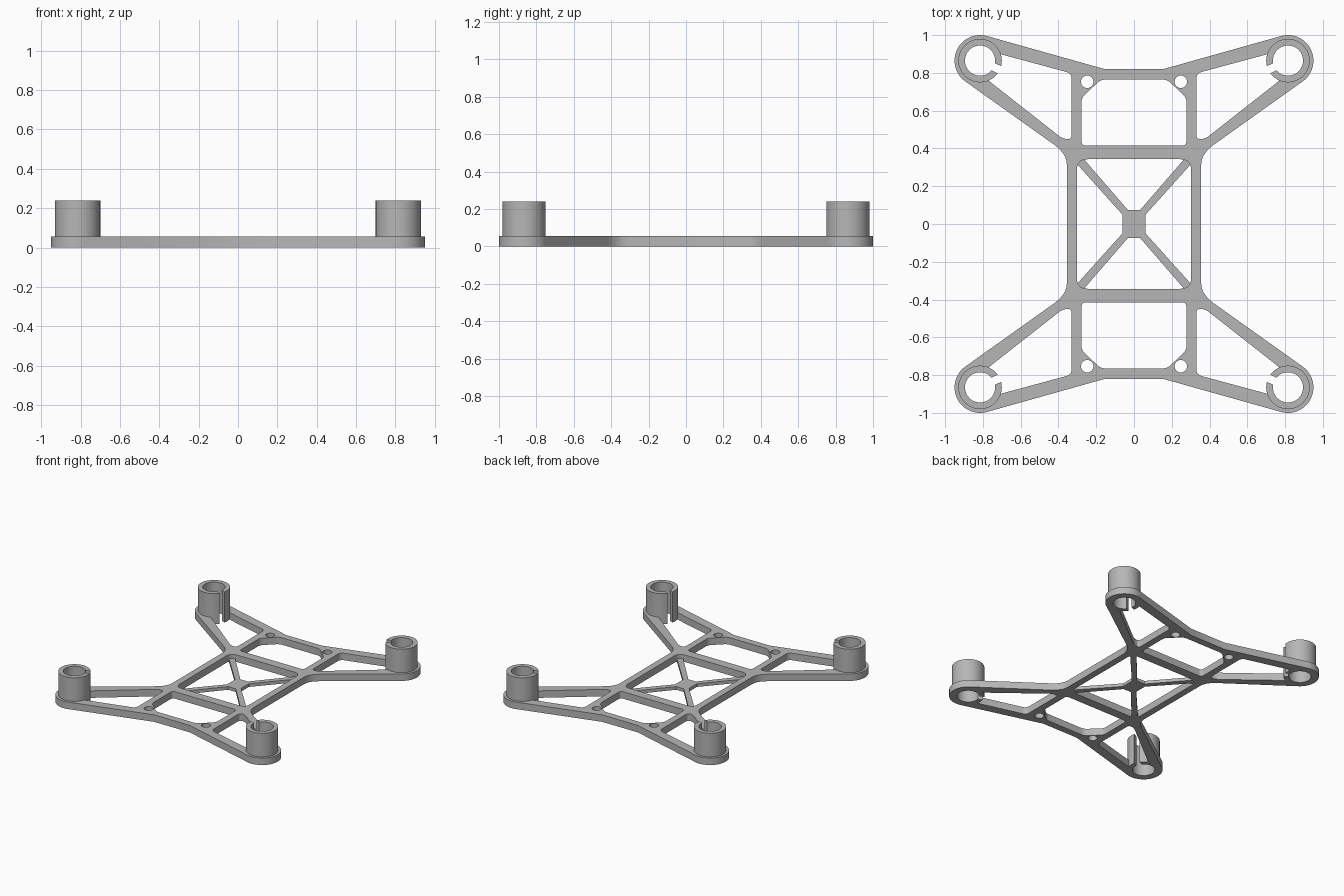
import bpy, bmesh
from math import cos, sin, radians
from mathutils import Vector

old = bpy.data.objects.get("Cube")
if old:
    bpy.data.objects.remove(old, do_unlink=True)

grey = bpy.data.materials.new("matte_grey")
grey.use_nodes = True
grey.diffuse_color = (0.47, 0.47, 0.47, 1)
grey.node_tree.nodes["Principled BSDF"].inputs["Base Color"].default_value = grey.diffuse_color

PLATE_TOP, TUBE_TOP, BRACE_TOP = 0.055, 0.24, 0.025
MOTOR = (0.815, 0.865)
PAD_R, TUBE_R, BORE_R = 0.135, 0.115, 0.08
QUADRANTS = [(1, 1), (-1, 1), (-1, -1), (1, -1)]


def arc(centre, r, a0, a1, n):
    angles = [radians(a0 + (a1 - a0) * i / n) for i in range(n + 1)]
    return [(centre[0] + r * cos(a), centre[1] + r * sin(a)) for a in angles]


def circle(centre, r, n=32):
    return arc(centre, r, 0, 360, n)[:-1]


def rounded(corners, n=6):
    """Round each (x, y, cut) corner, starting the curve at distance cut."""
    pts = []
    for i, (x, y, cut) in enumerate(corners):
        p = Vector((x, y))
        before = Vector(corners[i - 1][:2])
        after = Vector(corners[(i + 1) % len(corners)][:2])
        a = p + (before - p).normalized() * cut
        b = p + (after - p).normalized() * cut
        for k in range(n + 1):
            t = k / n
            pts.append(tuple(a * (1 - t) ** 2 + p * 2 * t * (1 - t) + b * t * t))
    return pts


def flip(pts, sx, sy):
    """Mirror points, keeping the winding direction."""
    out = [(x * sx, y * sy) for x, y in pts]
    return out[::-1] if sx * sy < 0 else out


def four_way(quarter):
    """Close an outline from its quarter in the +x +y corner."""
    return [p for sx, sy in QUADRANTS for p in flip(quarter, sx, sy)]


def slab(name, loops, z0, z1):
    """Fill an outline with holes and extrude it from z0 to z1."""
    curve = bpy.data.curves.new(name, "CURVE")
    curve.dimensions = "2D"
    curve.fill_mode = "BOTH"
    curve.extrude = (z1 - z0) / 2
    for loop in loops:
        spline = curve.splines.new("POLY")
        spline.points.add(len(loop) - 1)
        for point, (x, y) in zip(spline.points, loop):
            point.co = (x, y, 0, 1)
        spline.use_cyclic_u = True
    source = bpy.data.objects.new(name + "_profile", curve)
    bpy.context.collection.objects.link(source)
    bpy.context.view_layer.update()
    graph = bpy.context.evaluated_depsgraph_get()
    mesh = bpy.data.meshes.new_from_object(source.evaluated_get(graph))
    bpy.data.objects.remove(source, do_unlink=True)
    bm = bmesh.new()
    bm.from_mesh(mesh)
    bmesh.ops.translate(bm, verts=bm.verts, vec=(0, 0, (z0 + z1) / 2))
    bmesh.ops.remove_doubles(bm, verts=bm.verts, dist=0.0002)
    bmesh.ops.recalc_face_normals(bm, faces=bm.faces)
    bm.to_mesh(mesh)
    bm.free()
    mesh.materials.clear()
    mesh.materials.append(grey)
    obj = bpy.data.objects.new(name, mesh)
    bpy.context.collection.objects.link(obj)
    bpy.ops.object.select_all(action="DESELECT")
    obj.select_set(True)
    bpy.context.view_layer.objects.active = obj
    bpy.ops.object.shade_smooth_by_angle(angle=radians(30))
    return obj


# Frame outline: waist, arm, round motor pad, end bar
outline = four_way(
    [(0.355, 0.31), (0.358, 0.335), (0.367, 0.36), (0.39, 0.393), (0.42, 0.418)]
    + arc(MOTOR, PAD_R, -54.5, 106, 24)
    + [(0.155, 0.82)]
)

# Arm opening, joined to the motor bore through the slot
arm_opening = (
    rounded([(0.33, 0.45, 0.0), (0.33, 0.797, 0.03), (0.68, 0.898, 0.0)], 5)[6:12]
    + arc(MOTOR, TUBE_R, 163, 194.5, 6)
    + arc(MOTOR, BORE_R, 190, -140, 36)
    + arc(MOTOR, TUBE_R, 215.5, 247, 6)
    + rounded([(0.77, 0.758, 0), (0.375, 0.449, 0.03), (0.33, 0.449, 0.022),
               (0.33, 0.7, 0)], 5)[6:18]
)

# End bay with two chamfered corners
bay = [(0.278, 0.415, 0.025), (0.278, 0.668, 0.025),
       (0.175, 0.765, 0.025)]
bay += [(-x, y, c) for x, y, c in reversed(bay)]
bay_opening = rounded(bay)

# Central opening
centre_opening = rounded([(0.303 * sx, 0.343 * sy, 0.06) for sx, sy in QUADRANTS])

holes = [centre_opening]
for sx, sy in QUADRANTS:
    holes.append(flip(arm_opening, sx, sy))
    holes.append(flip(circle((0.248, 0.753), 0.033, 24), sx, sy))
for sy in (1, -1):
    holes.append(flip(bay_opening, 1, sy))
slab("frame_plate", [outline] + holes, 0, PLATE_TOP)

# Thin cross brace with its small centre plate
brace = four_way([(0.06, 0.048), (0.315, 0.332), (0.28, 0.36), (0.033, 0.075)])
slab("cross_brace", [brace], 0, BRACE_TOP)

# Slotted motor tubes
tube = arc(MOTOR, TUBE_R, 215.5, 554.5, 48) + arc(MOTOR, BORE_R, 190, -140, 36)
for sx, sy in QUADRANTS:
    name = ("back" if sy > 0 else "front") + ("_left" if sx > 0 else "_right")
    slab(name + "_motor_tube", [flip(tube, sx, sy)], PLATE_TOP, TUBE_TOP)
